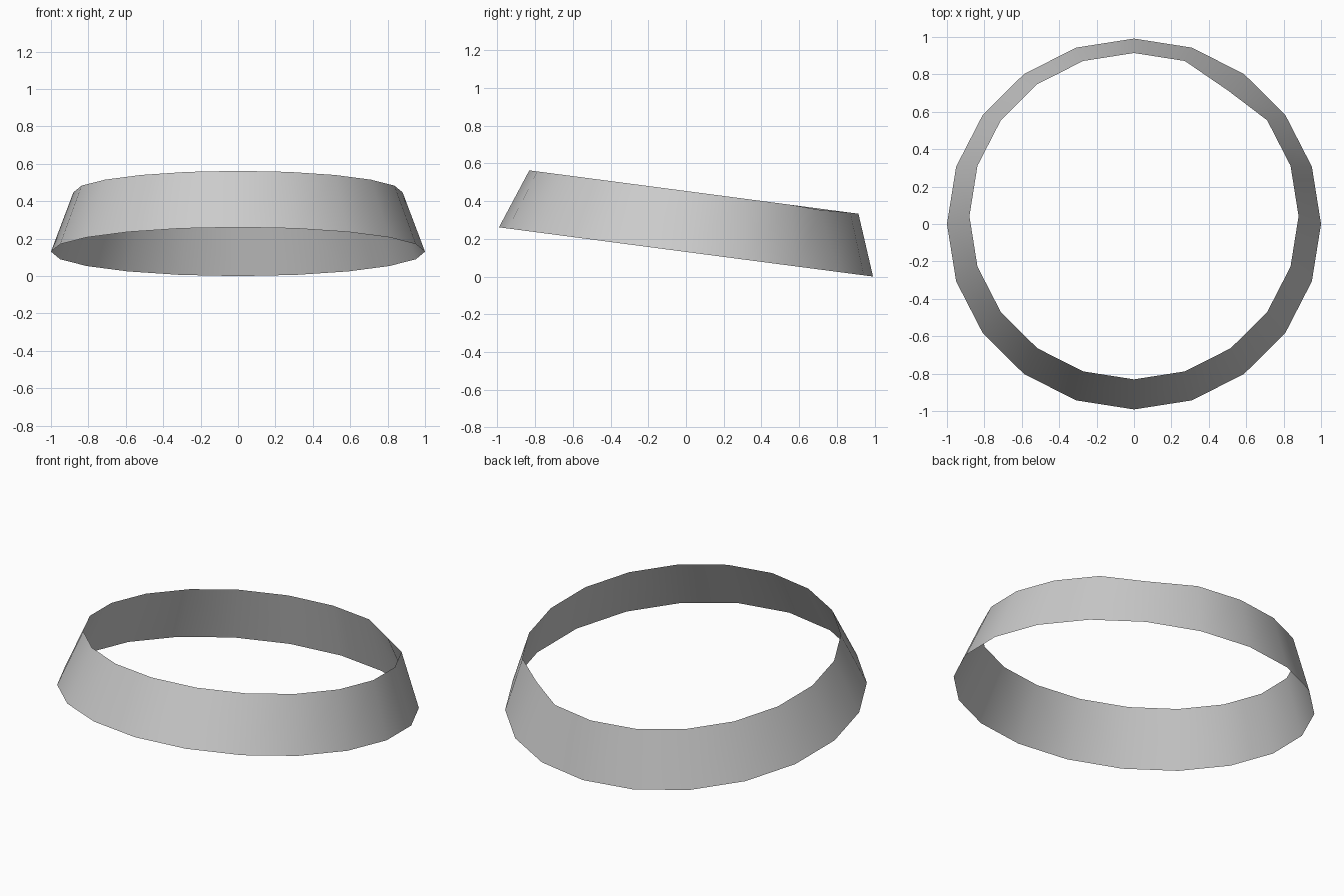
import bpy, bmesh, math
from mathutils import Matrix, Vector

if "Cube" in bpy.data.objects:
    bpy.data.objects.remove(bpy.data.objects["Cube"])

SIDES = 20
TILT = -math.asin(0.1305)
bm = bmesh.new()


def ring(radius, height):
    return [bm.verts.new((radius * math.cos(2 * math.pi * i / SIDES),
                          radius * math.sin(2 * math.pi * i / SIDES), height))
            for i in range(SIDES)]


# Open tapered band, wide at the bottom
low, high = ring(1.0, 0.0), ring(0.88, 0.32)
for i in range(SIDES):
    j = (i + 1) % SIDES
    bm.faces.new((low[i], low[j], high[j], high[i])).smooth = True

# Lean the band down towards the back and rest it on the ground
bmesh.ops.transform(bm, matrix=Matrix.Rotation(TILT, 4, 'X'), verts=bm.verts)
bmesh.ops.translate(bm, vec=(0, 0, -min(v.co.z for v in bm.verts)), verts=bm.verts)

# Small dent in the upper rim, back right
high[3].co += Vector((-0.012, -0.036, -0.002))

mesh = bpy.data.meshes.new("tapered_band")
bm.to_mesh(mesh)
bm.free()
band = bpy.data.objects.new("tapered_band", mesh)
bpy.context.collection.objects.link(band)
